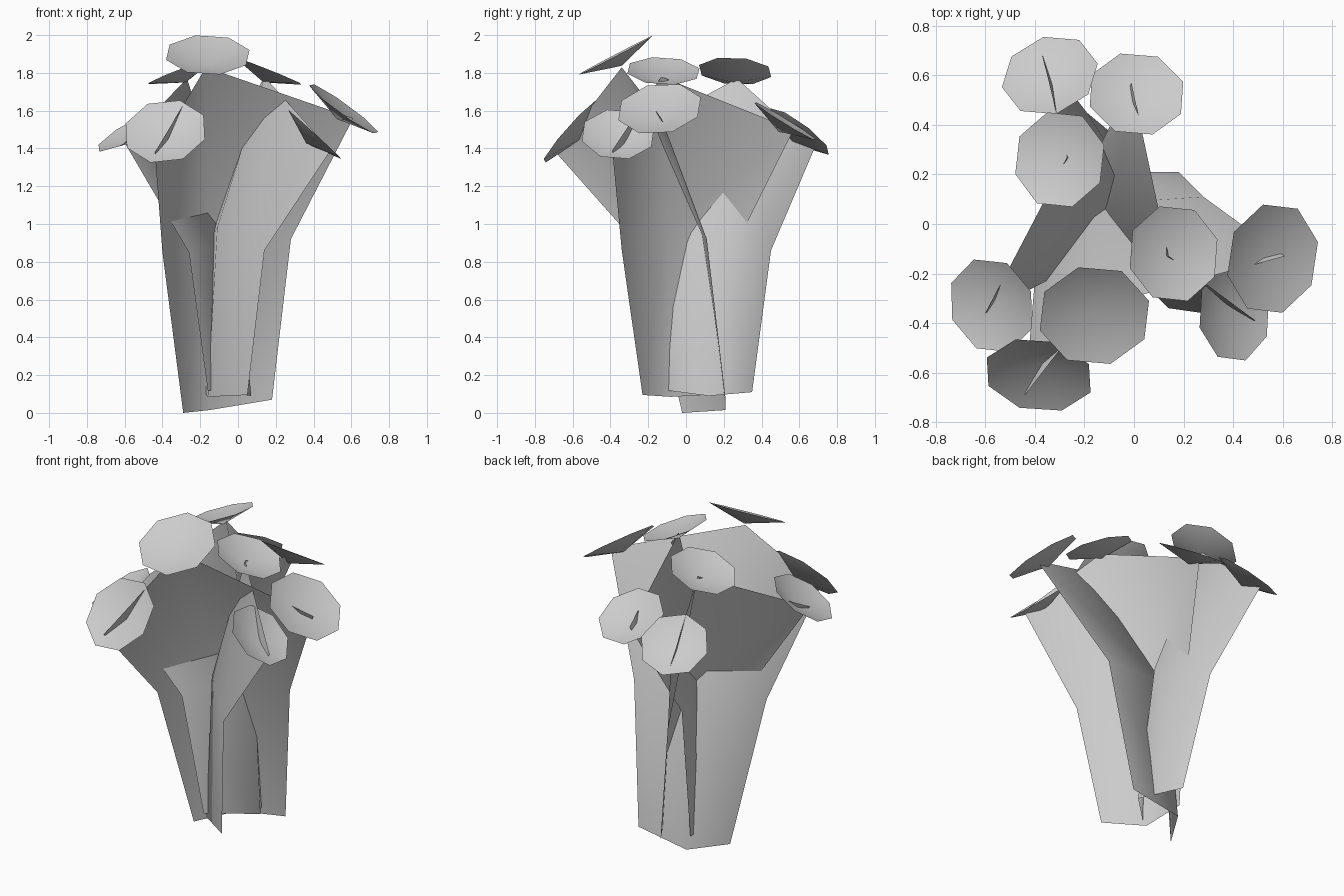
import bpy, math
from mathutils import Vector

if "Cube" in bpy.data.objects:
    bpy.data.objects.remove(bpy.data.objects["Cube"])


def make_object(name, verts, faces):
    mesh = bpy.data.meshes.new(name)
    mesh.from_pydata(verts, [], faces)
    mesh.polygons.foreach_set("use_smooth", [True] * len(faces))
    mesh.update()
    obj = bpy.data.objects.new(name, mesh)
    bpy.context.collection.objects.link(obj)
    return obj


def stem_sheet(name, columns):
    """Curved sheet: three columns, each running from ground to tip."""
    verts = [p for col in columns for p in col]
    faces = [(c * 3 + r, c * 3 + r + 1, c * 3 + r + 4, c * 3 + r + 3)
             for c in range(2) for r in range(2)]
    return make_object(name, verts, faces)


def blossom(name, centre, normal, radius, depth=0.065):
    """Shallow eight-sided cup facing along the normal."""
    c, n = Vector(centre), Vector(normal).normalized()
    u = Vector((0, 1, 0)).cross(n).normalized()
    v = n.cross(u)
    verts = [c - n * depth]
    for i in range(8):
        a = math.radians(45 * i + 17)
        verts.append(c + (u * math.cos(a) + v * math.sin(a)) * radius)
    faces = [(0, 1 + i, 1 + (i + 1) % 8) for i in range(8)]
    return make_object(name, verts, faces)


# Three crossing stem sheets that flare outwards
stem_sheet("stem_sheet_front", [
    [(-.29, -.02, 0), (-.40, -.22, .85), (-.44, -.69, 1.38)],
    [(-.15, .21, .015), (-.16, .08, .95), (-.17, -.34, 1.83)],
    [(.18, .21, .07), (.28, .11, .92), (.61, -.13, 1.56)]])
stem_sheet("stem_sheet_right", [
    [(.05, -.23, .095), (.14, -.34, .86), (.49, -.39, 1.39)],
    [(-.16, -.08, .085), (-.11, -.10, .98), (.14, -.13, 1.78)],
    [(-.17, .20, .10), (-.16, .27, .90), (-.01, .57, 1.50)]])
stem_sheet("stem_sheet_back", [
    [(-.07, .35, .11), (-.19, .45, .86), (-.37, .68, 1.40)],
    [(.07, .12, .09), (-.01, .17, .95), (-.27, .27, 1.77)],
    [(-.16, -.11, .12), (-.26, -.18, .85), (-.60, -.36, 1.43)]])

# Nine blossoms: centre, facing direction, radius
blossoms = [
    ((-.16, -.37, 1.895), (.02, -.46, .88), .23),
    ((.16, -.12, 1.81), (.37, .04, .93), .20),
    ((-.30, .26, 1.81), (-.36, .06, .93), .20),
    ((.56, -.14, 1.61), (.58, -.12, .80), .23),
    ((.405, -.36, 1.475), (.68, .02, .74), .20),
    ((-.385, -.61, 1.49), (-.12, -.75, .66), .225),
    ((-.575, -.33, 1.49), (-.48, -.22, .83), .20),
    ((-.34, .60, 1.49), (-.22, .58, .78), .20),
    ((.01, .525, 1.545), (.06, .52, .85), .20),
]
for i, (centre, normal, radius) in enumerate(blossoms):
    blossom(f"blossom_{i + 1}", centre, normal, radius)
